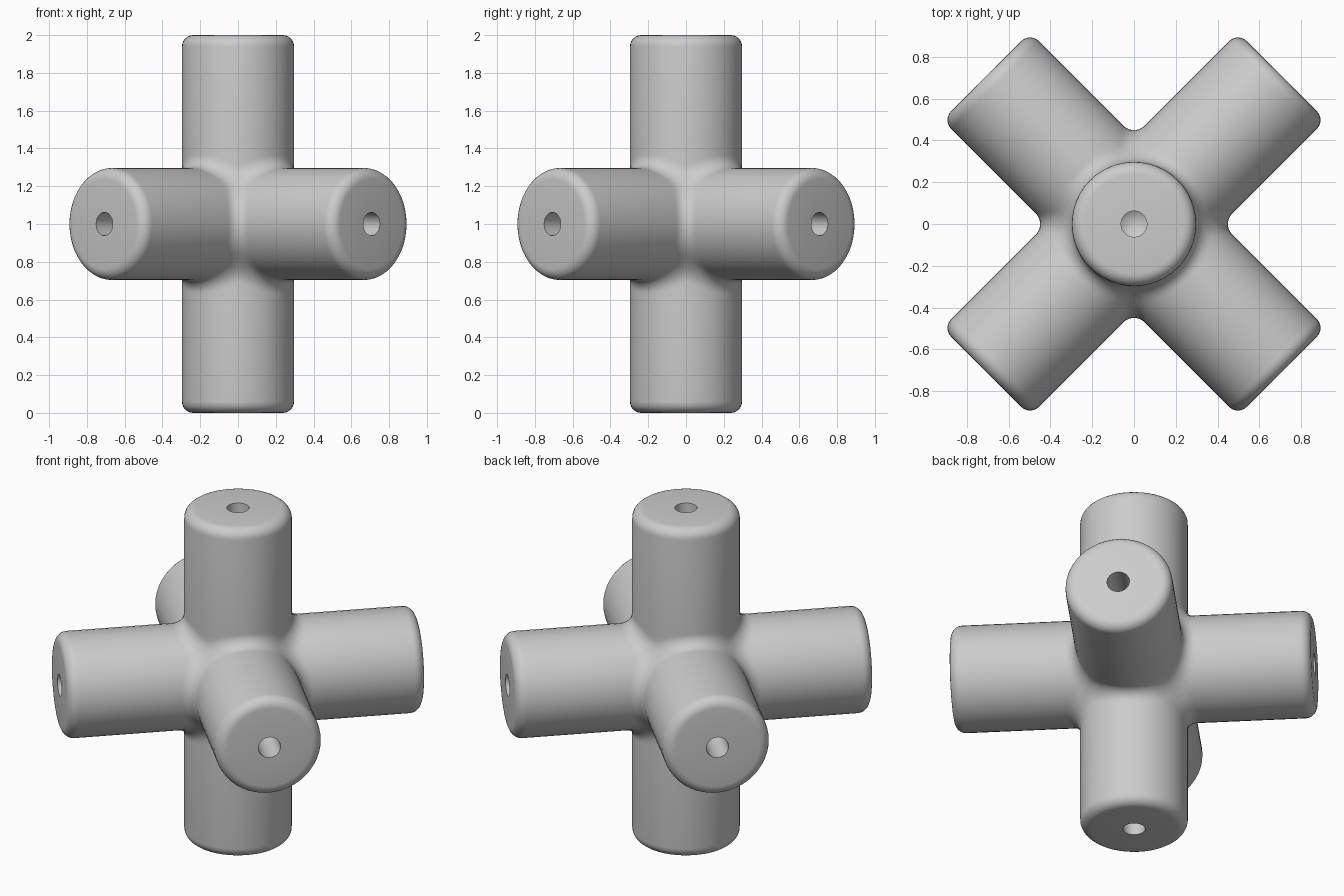
import bpy, bmesh, math
from mathutils import Vector, Matrix

if "Cube" in bpy.data.objects:
    bpy.data.objects.remove(bpy.data.objects["Cube"])

R, FILLET, EDGE, HOLE = 0.297, 0.07, 0.06, 0.062   # radii
SIDES, BLEND = 48, 8                               # sides per arm, rings in the blend


def field(p):
    """Three crossing cylinders joined with a rounded fillet; negative inside."""
    d = [math.hypot(p.y, p.z) - R, math.hypot(p.x, p.z) - R, math.hypot(p.x, p.y) - R]
    return max(FILLET, min(d)) - math.sqrt(sum(max(FILLET - v, 0) ** 2 for v in d))


def hit(origin, direction):
    lo, hi = 0.0, 0.7
    for _ in range(28):
        mid = (lo + hi) / 2
        if field(origin + direction * mid) < 0:
            lo = mid
        else:
            hi = mid
    return origin + direction * lo


# Rings of one arm along +x, from the seam with its neighbours outwards
angles = [2 * math.pi * i / SIDES for i in range(SIDES)]
rings = []
for k in range(BLEND + 1):
    f = k / BLEND
    ring = []
    for a in angles:
        c, s = math.cos(a), math.sin(a)
        m = max(abs(c), abs(s)) * (1 - f)
        ring.append(hit(Vector((f * (R + FILLET), 0, 0)), Vector((m, c, s))))
    rings.append(ring)

# Rounded end, flat face and blind hole
profile = []
for i in range(7):
    t = math.pi / 2 * i / 6
    profile.append((1 - EDGE + EDGE * math.sin(t), R - EDGE + EDGE * math.cos(t)))
profile += [(1, HOLE), (0.65, HOLE)]
for x, r in profile:
    rings.append([Vector((x, r * math.cos(a), r * math.sin(a))) for a in angles])
hole_tip = Vector((0.61, 0, 0))

# Six copies of the arm, welded along the seams
bm = bmesh.new()
for axis in range(3):
    for sign in (1, -1):
        def place(p):
            q = (p.x * sign, p.y, p.z)
            return bm.verts.new([q[(j - axis) % 3] for j in range(3)])

        loops = [[place(p) for p in ring] for ring in rings]
        for a, b in zip(loops, loops[1:]):
            for i in range(SIDES):
                j = (i + 1) % SIDES
                bm.faces.new((a[i], a[j], b[j], b[i]))
        tip = place(hole_tip)
        for i in range(SIDES):
            bm.faces.new((loops[-1][i], loops[-1][(i + 1) % SIDES], tip))
bmesh.ops.remove_doubles(bm, verts=bm.verts, dist=1e-4)
bmesh.ops.recalc_face_normals(bm, faces=bm.faces)

# Turn the side arms onto the diagonals and stand the part on the floor
bm.transform(Matrix.Translation((0, 0, 1)) @ Matrix.Rotation(math.pi / 4, 4, 'Z'))
mesh = bpy.data.meshes.new("six_way_connector")
bm.to_mesh(mesh)
bm.free()
connector = bpy.data.objects.new("six_way_connector", mesh)
bpy.context.collection.objects.link(connector)
bpy.context.view_layer.objects.active = connector
connector.select_set(True)
bpy.ops.object.shade_smooth_by_angle(angle=math.radians(35))
